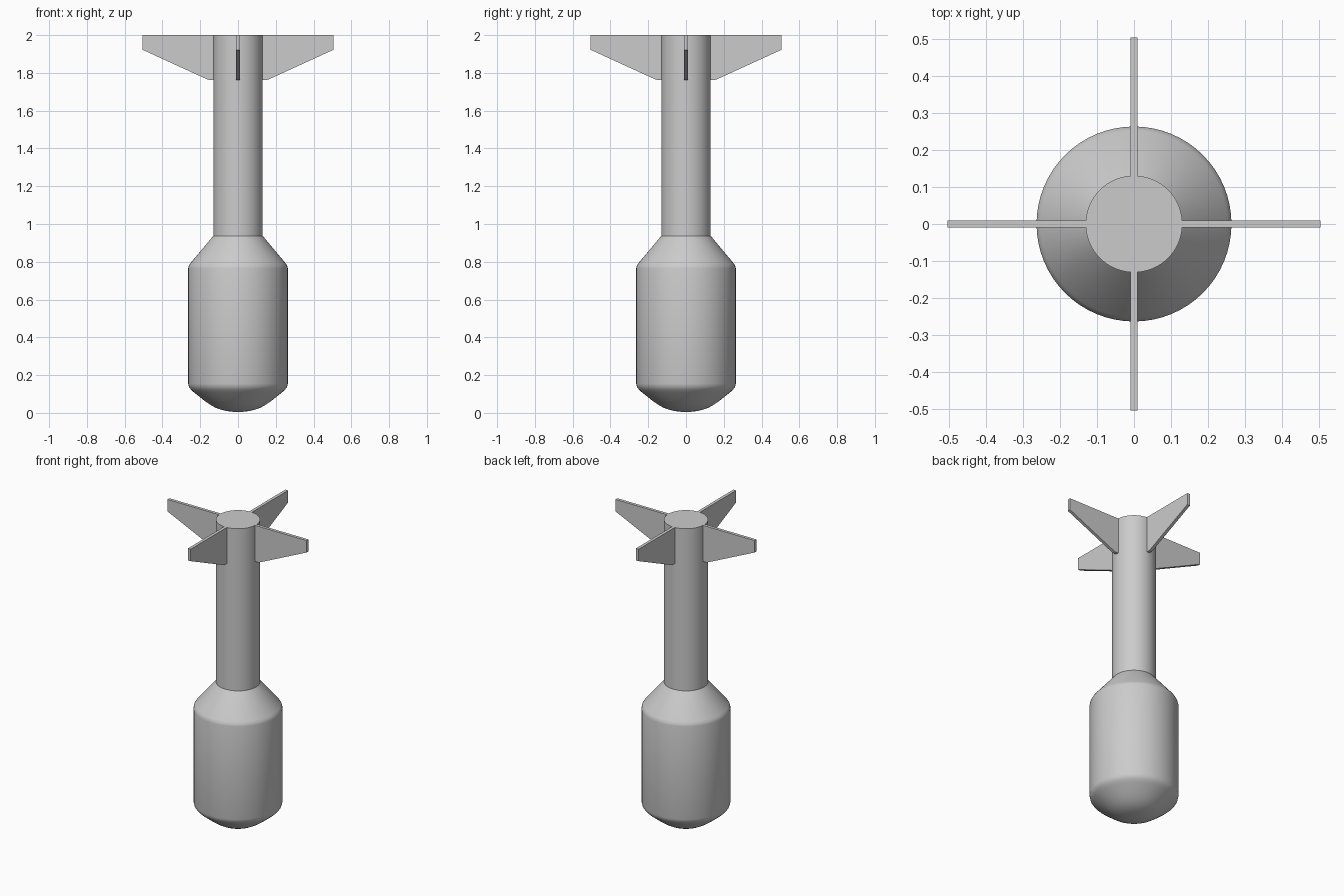
import bpy, bmesh, math
from mathutils import Matrix

if "Cube" in bpy.data.objects:
    bpy.data.objects.remove(bpy.data.objects["Cube"])


def finish(name, bm, smooth):
    bmesh.ops.recalc_face_normals(bm, faces=bm.faces[:])
    mesh = bpy.data.meshes.new(name)
    bm.to_mesh(mesh)
    bm.free()
    obj = bpy.data.objects.new(name, mesh)
    bpy.context.collection.objects.link(obj)
    if smooth:
        bpy.ops.object.select_all(action='DESELECT')
        obj.select_set(True)
        bpy.context.view_layer.objects.active = obj
        bpy.ops.object.shade_smooth_by_angle(angle=math.radians(30))
    return obj


def lathe(name, profile, sides=64):
    """Spin a (radius, z) profile that starts and ends on the axis."""
    bm = bmesh.new()
    verts = [bm.verts.new((r, 0, z)) for r, z in profile]
    edges = [bm.edges.new(pair) for pair in zip(verts, verts[1:])]
    bmesh.ops.spin(bm, geom=verts + edges, cent=(0, 0, 0), axis=(0, 0, 1),
                   angle=math.tau, steps=sides, use_duplicate=False)
    bmesh.ops.remove_doubles(bm, verts=bm.verts[:], dist=1e-5)
    return finish(name, bm, True)


# Body: rounded nose, wide barrel, conical shoulder and slim tail tube
lathe("body", [
    (0, 0.005), (0.03, 0.006), (0.06, 0.010), (0.09, 0.017), (0.12, 0.028),
    (0.15, 0.045), (0.18, 0.066), (0.235, 0.110), (0.25, 0.124),
    (0.260, 0.138), (0.264, 0.155),
    (0.264, 0.765), (0.261, 0.778), (0.253, 0.791),
    (0.131, 0.937), (0.131, 2.0), (0, 2.0)])

# Tail fins: one swept profile, thickened and repeated four times
FIN = [(0.128, 2.0), (0.505, 2.0), (0.505, 1.922), (0.168, 1.768),
       (0.155, 1.763), (0.128, 1.763)]
HALF = 0.01
for i in range(4):
    bm = bmesh.new()
    face = bm.faces.new([bm.verts.new((x, -HALF, z)) for x, z in FIN])
    ext = bmesh.ops.extrude_face_region(bm, geom=[face], use_keep_orig=True)
    moved = [g for g in ext["geom"] if isinstance(g, bmesh.types.BMVert)]
    bmesh.ops.translate(bm, verts=moved, vec=(0, 2 * HALF, 0))
    bm.transform(Matrix.Rotation(i * math.pi / 2, 4, 'Z'))
    finish(f"tail_fin_{i + 1}", bm, False)
